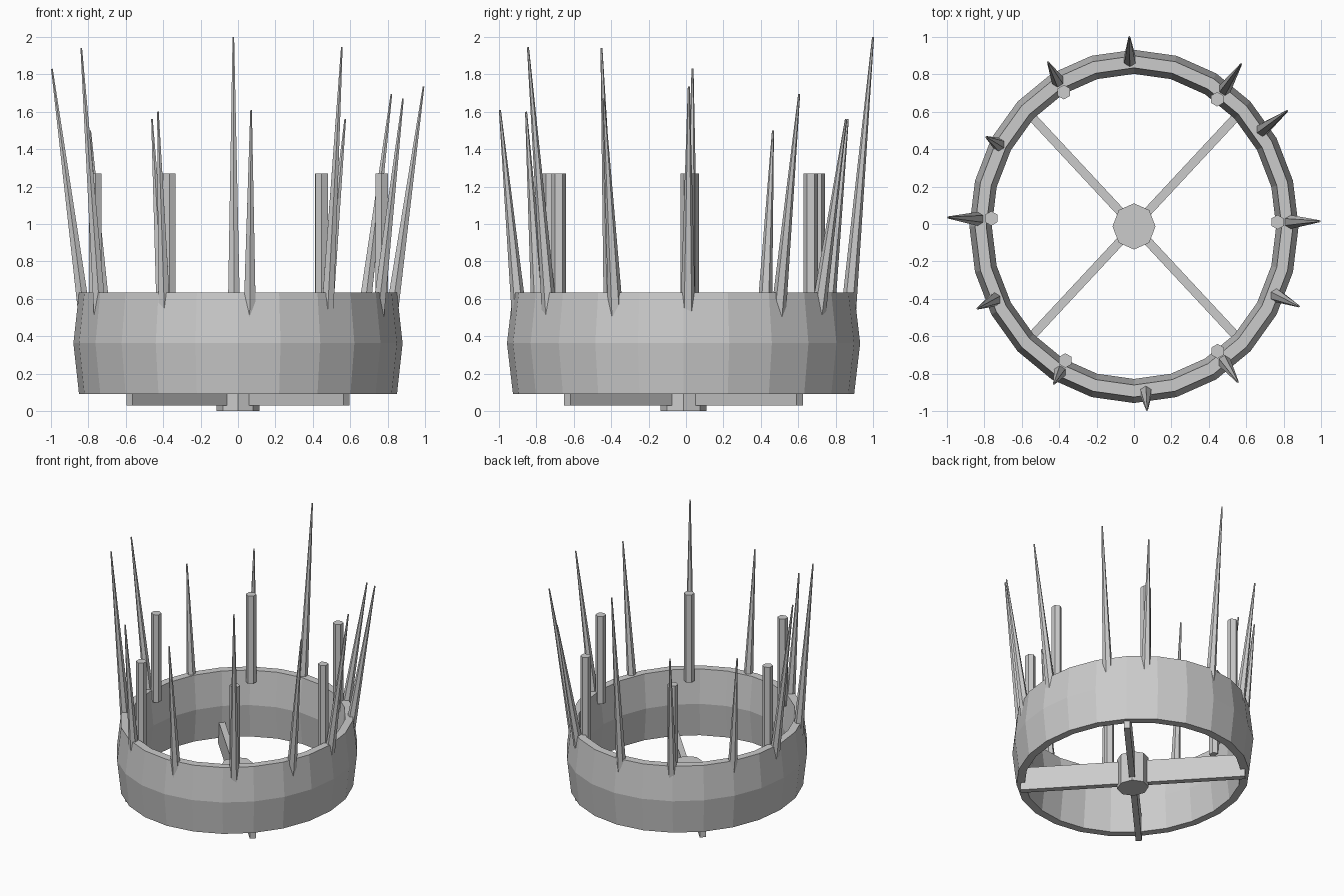
import bpy, bmesh, math
from mathutils import Matrix, Vector

if "Cube" in bpy.data.objects:
    bpy.data.objects.remove(bpy.data.objects["Cube"])

# the whole model is a round design stretched slightly along y
SY, CY = 1.073, -0.013
FRAME = Matrix.Translation((0, CY, 0)) @ Matrix.Diagonal((1, SY, 1, 1))


def finish(name, bm):
    bmesh.ops.recalc_face_normals(bm, faces=bm.faces)
    me = bpy.data.meshes.new(name)
    bm.to_mesh(me)
    bm.free()
    ob = bpy.data.objects.new(name, me)
    bpy.context.collection.objects.link(ob)
    return ob


def cone(name, a, b, r1, r2, sides, frame, turn=0.0):
    """Prism or cone running from point a to point b."""
    a, b = Vector(a), Vector(b)
    d = b - a
    rot = Vector((0, 0, 1)).rotation_difference(d).to_matrix().to_4x4()
    m = frame @ Matrix.Translation((a + b) / 2) @ rot @ Matrix.Rotation(turn, 4, 'Z')
    bm = bmesh.new()
    bmesh.ops.create_cone(bm, cap_ends=True, segments=sides, radius1=r1,
                          radius2=r2, depth=d.length, matrix=m)
    return finish(name, bm)


# ring: hexagonal section swept round 24 sides
bm = bmesh.new()
N, z0, z1 = 24, 0.09, 0.635
zm = (z0 + z1) / 2
section = [(0.88, zm), (0.85, z1), (0.79, z1), (0.76, zm), (0.79, z0), (0.85, z0)]
loops = []
for i in range(N):
    t = 2 * math.pi * i / N
    loops.append([bm.verts.new(FRAME @ Vector((r * math.cos(t), r * math.sin(t), z)))
                  for r, z in section])
for i in range(N):
    p, q = loops[i], loops[(i + 1) % N]
    for j in range(6):
        k = (j + 1) % 6
        bm.faces.new((p[j], q[j], q[k], p[k]))
finish("ring", bm)

# crossed base bars
for i, ang in enumerate((45, 135)):
    bm = bmesh.new()
    m = (FRAME @ Matrix.Translation((0, 0, 0.125))
         @ Matrix.Rotation(math.radians(ang), 4, 'Z')
         @ Matrix.Diagonal((1.64, 0.045, 0.19, 1)))
    bmesh.ops.create_cube(bm, size=1, matrix=m)
    finish(f"base_bar_{i + 1}", bm)

# octagonal hub
cone("hub", (0, 0, 0), (0, 0, 0.25), 0.115, 0.115, 8, FRAME)

# hexagonal posts on the inside of the rim
posts = [(-0.375, 0.705), (0.445, 0.667), (0.768, 0.01),
         (0.447, -0.68), (-0.367, -0.73), (-0.763, 0.03)]
for i, (x, y) in enumerate(posts):
    cone(f"post_{i + 1}", (x, y, 0.55), (x, y, 1.27), 0.039, 0.039, 6,
         Matrix.Identity(4))

# outward leaning spikes, given by their tips
tips = [(-0.025, 1.0, 2.0), (-0.46, 0.865, 1.56), (-0.79, 0.465, 1.5),
        (-0.995, 0.035, 1.83), (-0.838, -0.452, 1.94), (-0.428, -0.855, 1.6),
        (0.07, -0.995, 1.61), (0.555, -0.845, 1.945), (0.882, -0.44, 1.67),
        (0.992, 0.015, 1.735), (0.82, 0.605, 1.695), (0.573, 0.855, 1.56)]
for i, (x, y, z) in enumerate(tips):
    v = Vector((x, (y - CY) / SY, 0))
    base = v.normalized() * 0.82
    base.z = 0.5
    cone(f"spike_{i + 1}", base, v + Vector((0, 0, z)), 0.038, 0.005, 6, FRAME)
